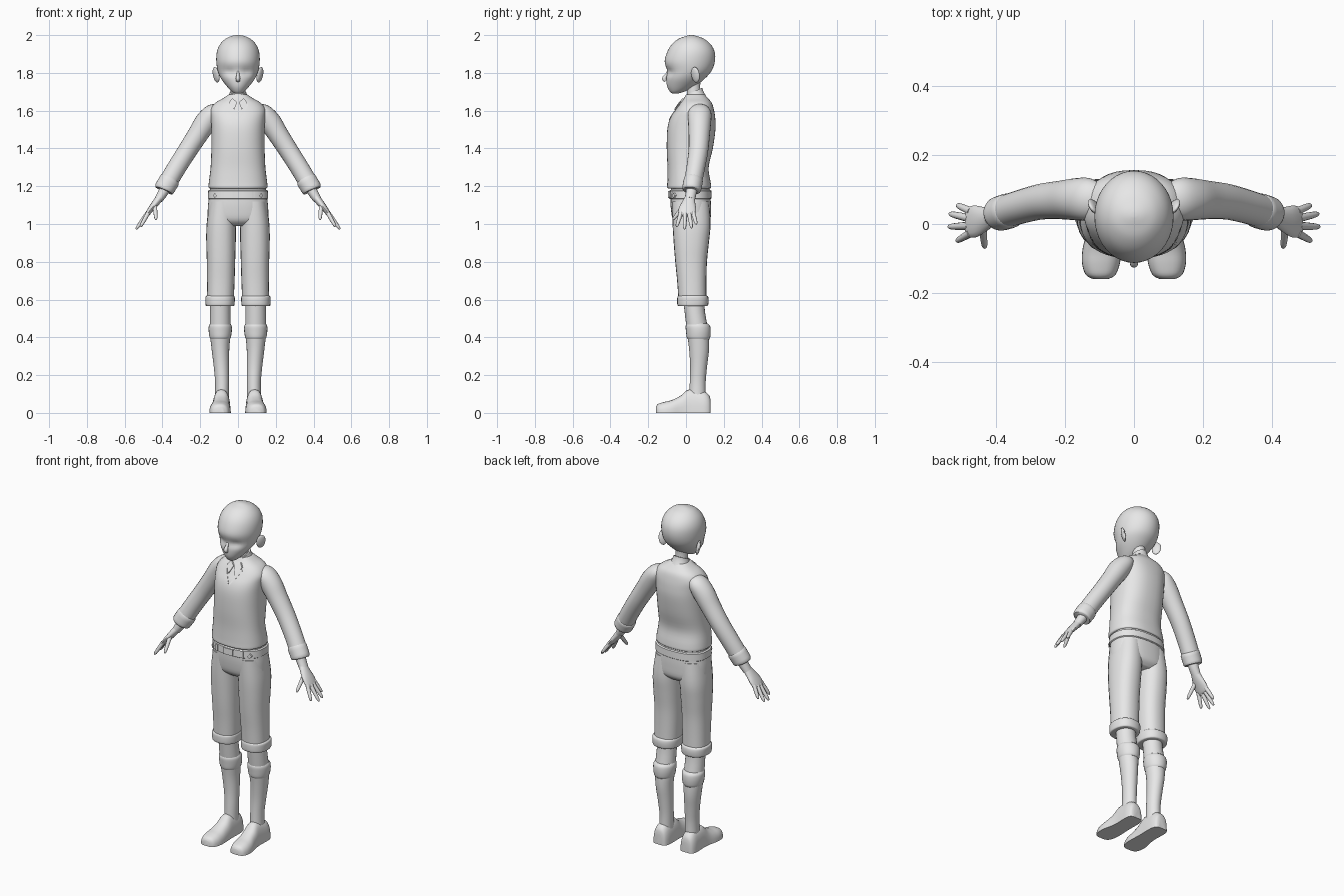
import bpy, bmesh, math
from mathutils import Vector, Matrix
from mathutils.bvhtree import BVHTree

grey = bpy.data.materials.new("plain_grey")
grey.diffuse_color = (0.8, 0.8, 0.8, 1)


def finish(name, bm, mirror=False, angle=50):
    bmesh.ops.recalc_face_normals(bm, faces=bm.faces)
    mesh = bpy.data.meshes.new(name)
    bm.to_mesh(mesh)
    bm.free()
    mesh.materials.append(grey)
    ob = bpy.data.objects.new(name, mesh)
    bpy.context.collection.objects.link(ob)
    bpy.context.view_layer.objects.active = ob
    ob.select_set(True)
    bpy.ops.object.shade_smooth_by_angle(angle=math.radians(angle))
    ob.select_set(False)
    if mirror:
        ob.modifiers.new("mirror", 'MIRROR').use_mirror_merge = False
    return ob


def spline(rows, steps):
    """Smooth interpolation that passes through every row."""
    out = []
    for i in range(len(rows) - 1):
        p0, p1 = rows[max(i - 1, 0)], rows[i]
        p2, p3 = rows[i + 1], rows[min(i + 2, len(rows) - 1)]
        for s in range(steps):
            t = s / steps
            out.append([0.5 * (2 * b + (c - a) * t + (2 * a - 5 * b + 4 * c - d) * t * t
                               + (3 * b - a - 3 * c + d) * t ** 3)
                        for a, b, c, d in zip(p0, p1, p2, p3)])
    return out + [rows[-1]]


def loft(name, rows, axis=None, hint=(0, 1, 0), power=2, steps=4, segs=24,
         mirror=False, shape=None, angle=50):
    """Rows are x, y, z, radius along hint, radius across it."""
    rows = spline(rows, steps)
    pts = [Vector(r[:3]) for r in rows]
    bm = bmesh.new()
    rings = []
    for i, r in enumerate(rows):
        t = Vector(axis) if axis else pts[min(i + 1, len(pts) - 1)] - pts[max(i - 1, 0)]
        t.normalize()
        u = Vector(hint)
        u = (u - t * u.dot(t)).normalized()
        v = t.cross(u)
        ring = []
        for k in range(segs):
            c, s = math.cos(2 * math.pi * k / segs), math.sin(2 * math.pi * k / segs)
            c = math.copysign(abs(c) ** (2 / power), c)
            s = math.copysign(abs(s) ** (2 / power), s)
            p = pts[i] + u * c * r[3] + v * s * r[4]
            ring.append(bm.verts.new(shape(p) if shape else p))
        rings.append(ring)
    for a, b in zip(rings, rings[1:]):
        for k in range(segs):
            bm.faces.new((a[k], a[k - 1], b[k - 1], b[k]))
    bm.faces.new(rings[0])
    bm.faces.new(rings[-1])
    return finish(name, bm, mirror, angle)


def upright(name, rows, x=None, **kw):
    """Rows are z, front y, back y, half width and optional centre x."""
    rows = [(r[4] if len(r) > 4 else 0, (r[1] + r[2]) / 2, r[0], (r[2] - r[1]) / 2, r[3])
            for r in rows]
    return loft(name, rows, axis=(0, 0, 1), **kw)


# Head with shallow eye sockets
def sockets(p):
    if p.y < -0.02:
        g = math.exp(-((abs(p.x) - 0.045) / 0.025) ** 2 - ((p.z - 1.805) / 0.02) ** 2)
        p.y += 0.009 * g
    return p


upright("head", [(1.69, -.072, -.045, .014), (1.702, -.086, -.005, .034),
                 (1.73, -.1, .05, .06), (1.77, -.104, .1, .09), (1.81, -.1, .135, .107),
                 (1.86, -.113, .153, .115), (1.91, -.1, .152, .112), (1.95, -.076, .132, .096),
                 (1.98, -.04, .096, .067), (1.995, 0, .057, .034), (2.0, .02, .035, .008)],
        shape=sockets, segs=40)
loft("nose", [(0, -.092, 1.815, .004, .005), (0, -.104, 1.79, .007, .008),
              (0, -.115, 1.77, .012, .012), (0, -.108, 1.757, .008, .01)], segs=12)

bm = bmesh.new()
bmesh.ops.create_uvsphere(bm, u_segments=16, v_segments=10, radius=1, matrix=(
    Matrix.Translation((.116, .05, 1.79)) @ Matrix.Rotation(math.radians(-35), 4, 'Z')
    @ Matrix.Rotation(math.radians(12), 4, 'Y') @ Matrix.Diagonal((.011, .026, .042, 1))))
finish("ear", bm, True)

upright("neck", [(1.62, 0, .09, .045), (1.68, .005, .08, .036), (1.73, .003, .075, .034),
                 (1.78, 0, .08, .035)])

# Sweater body
torso = upright("sweater", [(1.188, -.094, .126, .148), (1.195, -.1, .133, .156),
                            (1.225, -.099, .13, .154), (1.3, -.098, .12, .145),
                            (1.4, -.102, .142, .141), (1.5, -.099, .156, .141),
                            (1.56, -.084, .155, .144), (1.605, -.056, .148, .146),
                            (1.64, -.032, .137, .122), (1.665, -.012, .117, .08),
                            (1.685, .0, .098, .05)], power=2.4, segs=40)


# Shirt collar: a band that slopes down to the front
def slope(p):
    p.z += (p.y - .05) * 0.45
    return p


upright("collar_band", [(1.645, -.018, .11, .068), (1.665, -.006, .1, .055),
                        (1.69, .0, .09, .046), (1.705, .0, .087, .042)],
        shape=slope, steps=2)

# Trousers: hips, legs and turned-up cuffs
upright("trouser_hips", [(1.19, -.08, .125, .148), (1.14, -.083, .13, .154),
                         (1.08, -.08, .132, .16), (1.02, -.068, .128, .155),
                         (.99, -.035, .1, .1)], power=2.4, segs=40)
upright("trouser_leg", [(1.12, -.074, .122, .072, .079), (1.0, -.071, .13, .078, .088),
                        (.9, -.065, .121, .078, .09), (.8, -.057, .111, .075, .09),
                        (.7, -.047, .108, .073, .091), (.6, -.04, .108, .071, .093)],
        power=2.3, mirror=True)
upright("trouser_cuff", [(.565, -.035, .108, .07, .095), (.57, -.045, .117, .076, .095),
                         (.595, -.047, .12, .078, .095), (.615, -.045, .117, .077, .095),
                         (.622, -.036, .108, .069, .094)], power=2.3, mirror=True)

# Legs, sock cuffs and shoes
upright("leg", [(.64, -.02, .095, .053, .093), (.54, -.008, .1, .054, .094),
                (.43, .005, .118, .055, .094), (.34, .016, .122, .047, .093),
                (.25, .022, .112, .041, .088), (.16, .02, .104, .037, .084),
                (.06, .015, .105, .037, .085)], mirror=True)
upright("sock_cuff", [(.388, .012, .122, .05, .094), (.4, .004, .128, .056, .094),
                      (.43, .0, .131, .061, .094), (.458, -.002, .128, .061, .094),
                      (.472, .003, .117, .054, .094)], mirror=True)


def flat_base(p):
    p.z = max(p.z, 0)
    return p


loft("shoe", [(.097, -.16, 0, .022, .032), (.097, -.148, 0, .043, .047),
              (.096, -.115, 0, .055, .058), (.094, -.075, 0, .056, .068),
              (.09, -.03, 0, .05, .09), (.088, .01, 0, .047, .122),
              (.088, .06, 0, .048, .12), (.089, .1, 0, .047, .112),
              (.089, .124, 0, .038, .09), (.089, .131, 0, .022, .06)],
     axis=(0, 1, 0), hint=(1, 0, 0), power=2.5, shape=flat_base, mirror=True, segs=28)

# Sleeves and their cuffs
loft("sleeve", [(.105, .07, 1.605, .05, .035), (.135, .072, 1.585, .062, .05),
                (.17, .072, 1.54, .061, .058), (.215, .07, 1.47, .056, .054),
                (.27, .065, 1.385, .052, .051), (.33, .05, 1.29, .049, .05),
                (.37, .037, 1.222, .048, .05)], mirror=True)
loft("sleeve_cuff", [(.357, .041, 1.24, .046, .047), (.362, .039, 1.232, .051, .054),
                     (.378, .034, 1.206, .051, .054), (.391, .03, 1.184, .05, .053),
                     (.394, .029, 1.178, .044, .047)], mirror=True, steps=2)

# Hands
loft("forearm", [(.37, .035, 1.22, .033, .03), (.395, .028, 1.17, .029, .027),
                 (.42, .02, 1.13, .028, .022)], mirror=True, segs=16)
loft("palm", [(.41, .022, 1.145, .025, .02), (.435, .014, 1.112, .036, .019),
              (.46, .008, 1.08, .046, .016), (.48, .005, 1.053, .044, .012),
              (.486, .005, 1.045, .036, .007)], mirror=True, segs=16)
fingers = {"little_finger": ((.474, .037, 1.062), (.515, .055, .998)),
           "ring_finger": ((.48, .017, 1.056), (.537, .03, .978)),
           "middle_finger": ((.48, -.005, 1.056), (.54, -.008, .972)),
           "index_finger": ((.475, -.026, 1.06), (.516, -.05, .985)),
           "thumb": ((.44, -.012, 1.095), (.434, -.07, 1.022))}
for name, (a, b) in fingers.items():
    a, b = Vector(a), Vector(b)
    loft(name, [(*a.lerp(b, t), r, r) for t, r in
                ((0, .012), (.5, .0105), (.85, .0085), (.97, .005), (1, .002))],
         hint=(.5, .9, .2), mirror=True, segs=10, steps=2)

# Belt
belt = upright("belt", [(1.132, -.084, .131, .155), (1.136, -.09, .136, .16),
                        (1.176, -.088, .134, .158), (1.18, -.082, .128, .152)],
               power=2.4, segs=40, steps=1, angle=30)


# Thin trims laid on the front surface of another part
def trim(name, base, outline, lift, mirror=True):
    tree = BVHTree.FromObject(base, bpy.context.evaluated_depsgraph_get())
    bm = bmesh.new()
    front, back = [], []
    for x, z in outline:
        y = tree.ray_cast(Vector((x, -1, z)), Vector((0, 1, 0)))[0].y
        front.append(bm.verts.new((x, y - lift, z)))
        back.append(bm.verts.new((x, y + .004, z)))
    bm.faces.new(front)
    bm.faces.new(back)
    for i in range(len(front)):
        bm.faces.new((front[i - 1], front[i], back[i], back[i - 1]))
    return finish(name, bm, mirror, 30)


bpy.context.view_layer.update()
trim("v_neck_edge", torso, [(.004, 1.55), (.03, 1.585), (.055, 1.63), (.049, 1.635),
                            (.025, 1.595), (.004, 1.563)], .003)
trim("collar_point", torso, [(.004, 1.645), (.02, 1.605), (.048, 1.645), (.03, 1.665)], .009)
trim("belt_buckle", belt, [(-.03, 1.138), (.03, 1.138), (.03, 1.175), (-.03, 1.175)], .007, False)
trim("belt_loop", belt, [(.075, 1.137), (.09, 1.137), (.09, 1.175), (.075, 1.175)], .006)
trim("belt_tag", belt, [(.122, 1.137), (.132, 1.15), (.122, 1.165), (.112, 1.15)], .009)
